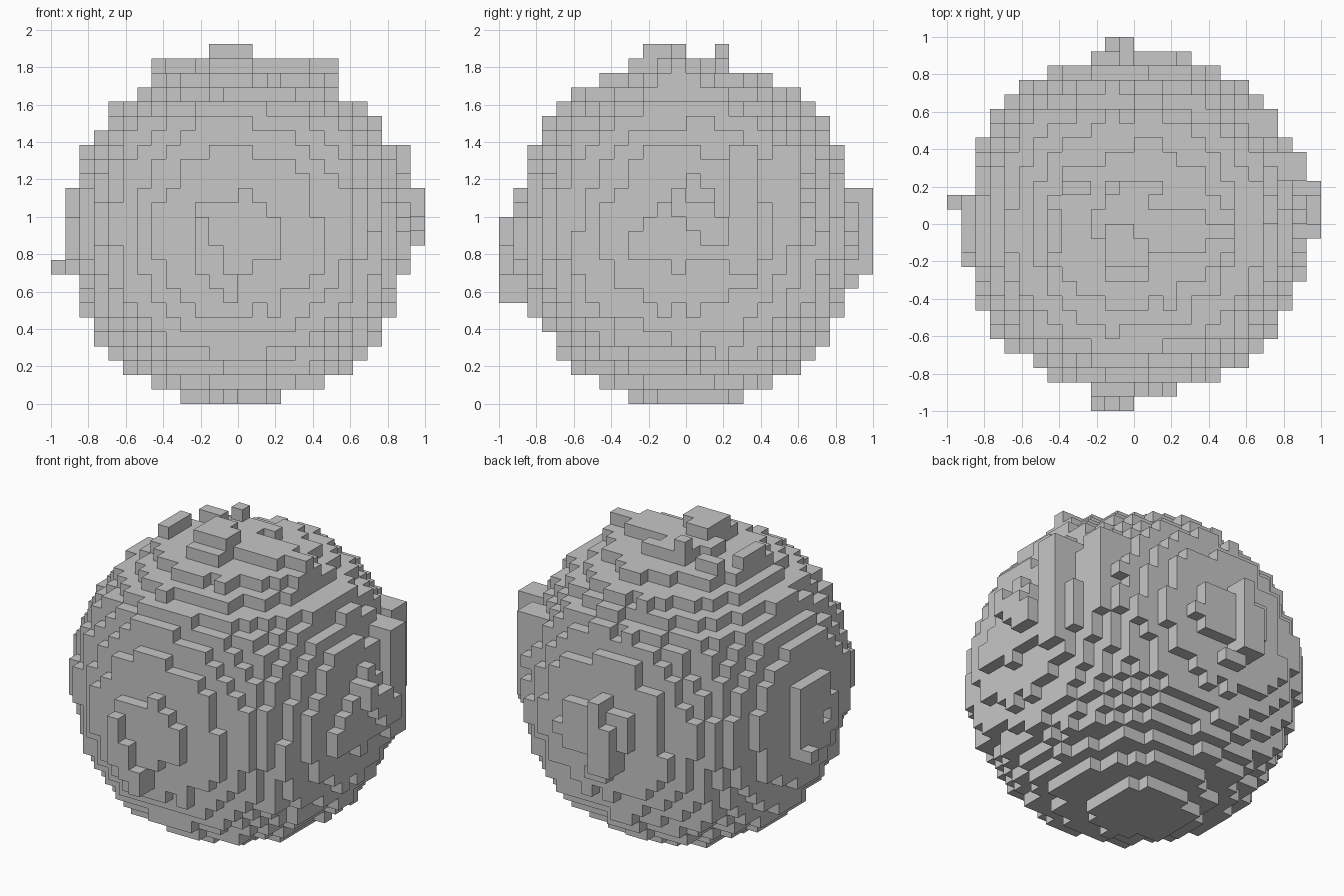
import bpy, bmesh
from mathutils import Vector, noise

if "Cube" in bpy.data.objects:
    bpy.data.objects.remove(bpy.data.objects["Cube"], do_unlink=True)

CELL = 2 / 26          # edge of one block
MID = 12               # blocks from the ground to the centre
RADIUS = 11.85

stone = bpy.data.materials.new("grey_stone")
stone.use_nodes = True
grey = (0.57, 0.57, 0.57, 1)
stone.diffuse_color = grey
stone.node_tree.nodes["Principled BSDF"].inputs["Base Color"].default_value = grey

cells = set()


def fill(x0, x1, y0, y1, z0, z1):
    """Fill a box of blocks, limits in block edges."""
    cells.update((x, y, z) for x in range(x0, x1)
                 for y in range(y0, y1) for z in range(z0, z1))


# Rough ball of blocks, a little fuller between its six flat ends
for x in range(-MID, MID):
    for y in range(-MID, MID):
        for z in range(0, 2 * MID):
            p = Vector((x + 0.5, y + 0.5, z + 0.5 - MID))
            n = p.normalized()
            fuller = 1.3 * (1 - max(abs(c) for c in n))
            rough = 0.5 * noise.noise(n * 6.0)
            if p.length < RADIUS + fuller + rough:
                cells.add((x, y, z))

# Front ridge
fill(-3, -2, -13, -11, 9, 13)
fill(-2, -1, -13, -11, 8, 11)
fill(-1, 0, -13, -11, 7, 9)
# Back ridge
fill(-2, 0, 11, 13, 9, 13)
fill(-1, 0, 11, 13, 12, 15)
# Left ridge, the flat plate around it and the raised corner behind
fill(11, 13, -1, 0, 13, 15)
fill(11, 13, 0, 2, 12, 14)
fill(11, 13, 1, 3, 11, 13)
fill(10, 12, 3, 5, 9, 18)
fill(7, 10, 6, 8, 12, 18)
# Right stud
fill(-13, -11, 1, 2, 9, 10)
# Top lumps
fill(-2, 1, -3, -1, 23, 25)
fill(-2, 0, -1, 0, 23, 25)
fill(-2, -1, 2, 3, 23, 25)
# Low plates around the top
fill(-6, -5, -2, 1, 22, 24)
fill(-5, -3, 2, 3, 22, 24)
fill(3, 7, -2, 1, 22, 23)
fill(2, 7, -1, 0, 23, 24)
fill(2, 5, -2, 1, 23, 24)
# Underside pad
fill(-4, 3, -2, 3, 0, 2)
fill(-2, 2, -3, 4, 0, 2)

# Outer faces of the blocks
bm = bmesh.new()
corners = {}


def corner(c):
    if c not in corners:
        corners[c] = bm.verts.new(Vector(c) * CELL)
    return corners[c]


for cell in sorted(cells):
    for axis in range(3):
        u, v = (axis + 1) % 3, (axis + 2) % 3
        for side in (0, 1):
            neighbour = list(cell)
            neighbour[axis] += 2 * side - 1
            if tuple(neighbour) in cells:
                continue
            loop = []
            for du, dv in ((0, 0), (1, 0), (1, 1), (0, 1)):
                c = list(cell)
                c[axis] += side
                c[u] += du
                c[v] += dv
                loop.append(corner(tuple(c)))
            bm.faces.new(loop if side else loop[::-1])

mesh = bpy.data.meshes.new("block_ball")
bm.to_mesh(mesh)
bm.free()
mesh.materials.append(stone)
bpy.context.collection.objects.link(bpy.data.objects.new("block_ball", mesh))
